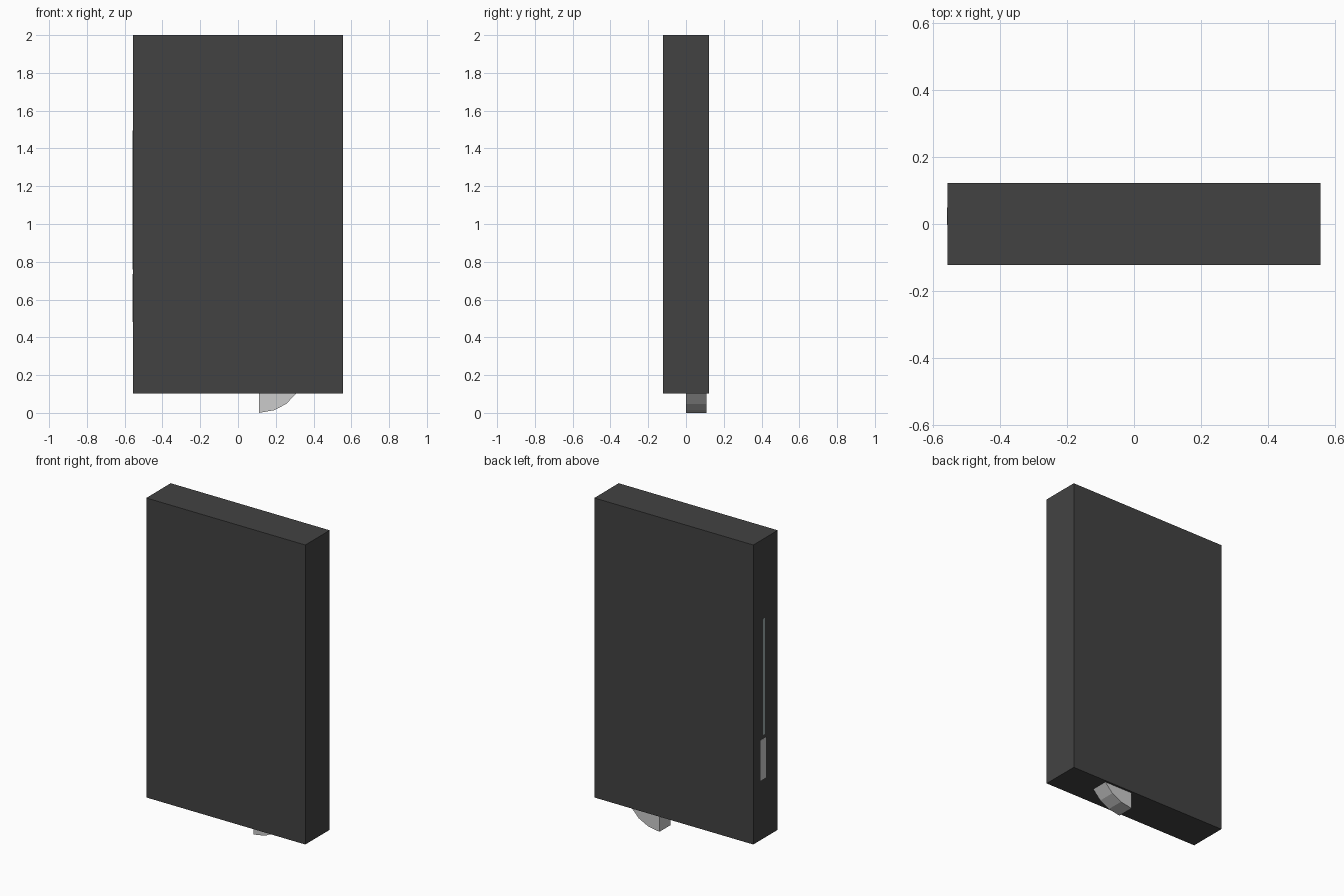
import bpy, bmesh

if "Cube" in bpy.data.objects:
    bpy.data.objects.remove(bpy.data.objects["Cube"])


def material(name, rgb):
    m = bpy.data.materials.new(name)
    m.diffuse_color = (*rgb, 1)
    m.use_nodes = True
    m.node_tree.nodes["Principled BSDF"].inputs["Base Color"].default_value = m.diffuse_color
    return m


def extrude_profile(name, pts, y0, y1, mat=None):
    """Extrude an XZ outline from y0 to y1."""
    bm = bmesh.new()
    face = bm.faces.new([bm.verts.new((x, y0, z)) for x, z in pts])
    ext = bmesh.ops.extrude_face_region(bm, geom=[face])
    verts = [g for g in ext["geom"] if isinstance(g, bmesh.types.BMVert)]
    bmesh.ops.translate(bm, verts=verts, vec=(0, y1 - y0, 0))
    bmesh.ops.recalc_face_normals(bm, faces=bm.faces)
    me = bpy.data.meshes.new(name)
    bm.to_mesh(me)
    bm.free()
    ob = bpy.data.objects.new(name, me)
    bpy.context.collection.objects.link(ob)
    if mat:
        me.materials.append(mat)
    return ob


def box(name, x0, x1, y0, y1, z0, z1, mat=None):
    return extrude_profile(name, [(x0, z0), (x1, z0), (x1, z1), (x0, z1)], y0, y1, mat)


dark = material("dark_case", (0.055, 0.055, 0.055))
tinted = material("tinted_metal", (0.35, 0.42, 0.42))

HX, HY, BOTTOM = 0.557, 0.122, 0.103

# Plain rectangular case
box("case", -HX, HX, -HY, HY, BOTTOM, 2.0, dark)

# Rounded catch hanging under the case, with a faceted arc
extrude_profile("bottom_catch",
                [(0.11, 0.13), (0.11, 0.0), (0.19, 0.014), (0.255, 0.047),
                 (0.308, BOTTOM), (0.325, 0.13)], 0.0, 0.109)

# Inset strips flush with the left edge
box("side_slot_strip", -HX - 0.001, -HX + 0.02, 0.005, 0.025, 0.76, 1.495, tinted)
box("side_button", -HX - 0.001, -HX + 0.02, -0.003, 0.05, 0.48, 0.735)
